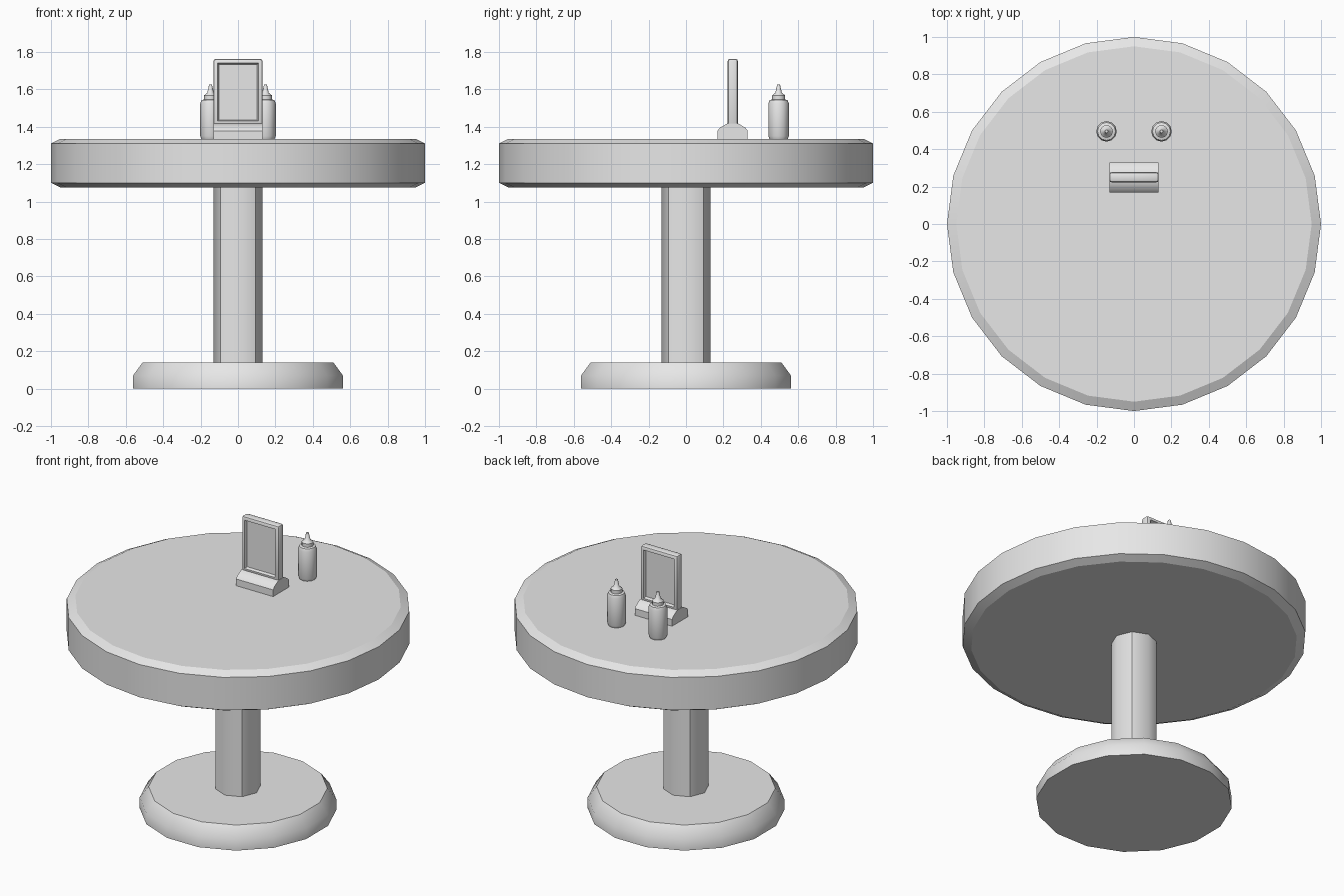
import bpy, bmesh, math
from mathutils import Matrix

cube = bpy.data.objects.get("Cube")
if cube:
    bpy.data.objects.remove(cube, do_unlink=True)

GREY = (0.8, 0.8, 0.8, 1)
grey = bpy.data.materials.new("plain grey")
grey.use_nodes = True
grey.diffuse_color = GREY
grey.node_tree.nodes["Principled BSDF"].inputs["Base Color"].default_value = GREY


def finish(name, bm, angle):
    """Turn a bmesh into an object, smooth below the given angle in degrees."""
    bmesh.ops.recalc_face_normals(bm, faces=bm.faces)
    for f in bm.faces:
        f.smooth = True
    for e in bm.edges:
        e.smooth = len(e.link_faces) == 2 and e.calc_face_angle() < math.radians(angle)
    mesh = bpy.data.meshes.new(name)
    bm.to_mesh(mesh)
    bm.free()
    mesh.materials.append(grey)
    obj = bpy.data.objects.new(name, mesh)
    bpy.context.collection.objects.link(obj)
    return obj


def turned(name, profile, sides, angle, offset=0.0, centre=(0, 0)):
    """Closed body of revolution from (radius, height) rings; offset in steps."""
    bm = bmesh.new()
    rings = []
    for r, z in profile:
        ring = []
        for i in range(sides):
            a = (i + offset) * math.tau / sides
            ring.append(bm.verts.new((centre[0] + r * math.cos(a),
                                      centre[1] + r * math.sin(a), z)))
        rings.append(ring)
    for low, high in zip(rings, rings[1:]):
        for i in range(sides):
            j = (i + 1) % sides
            bm.faces.new((low[i], low[j], high[j], high[i]))
    bm.faces.new(rings[0][::-1])
    bm.faces.new(rings[-1])
    return finish(name, bm, angle)


# Table: round foot, eight-sided column, bevelled top
TOP = 1.335
turned("table_foot", [(0.572, 0), (0.572, 0.07), (0.52, 0.14)], 16, 40, offset=0.5)
column = turned("table_column", [(0.132, 0.13), (0.132, 1.09)], 8, 50)
for e in column.data.edges:  # crisp diagonal corners
    a, b = (column.data.vertices[i].co for i in e.vertices)
    if abs(a.z - b.z) > 0.5 and abs(abs(a.x) - abs(a.y)) < 0.01:
        e.use_edge_sharp = True
turned("table_top", [(0.95, 1.075), (1, 1.1), (1, 1.31), (0.95, TOP)], 24, 20)

# Squeeze bottles
bottle = [(0.049, TOP), (0.055, 1.35), (0.055, 1.525), (0.048, 1.542),
          (0.034, 1.546), (0.034, 1.568), (0.017, 1.582), (0.008, 1.625)]
for side, x in (("left", 0.147), ("right", -0.147)):
    turned(side + "_bottle", bottle, 12, 40, centre=(x, 0.495))

# Menu holder foot: side profile extruded across x
bm = bmesh.new()
outline = [(0.168, TOP), (0.168, 1.378), (0.18, 1.394), (0.222, 1.418),
           (0.278, 1.418), (0.318, 1.394), (0.33, 1.378), (0.33, TOP)]
face = bm.faces.new([bm.verts.new((-0.132, y, z)) for y, z in outline])
ext = bmesh.ops.extrude_face_region(bm, geom=[face])
bmesh.ops.translate(bm, vec=(0.264, 0, 0),
                    verts=[v for v in ext["geom"] if isinstance(v, bmesh.types.BMVert)])
finish("menu_foot", bm, 35)

# Menu frame: rounded slab with a recessed panel on both faces
bm = bmesh.new()
bmesh.ops.create_cube(bm, size=1, matrix=Matrix.Translation((0, 0.25, 1.585))
                      @ Matrix.Diagonal((0.264, 0.056, 0.356, 1)))
bmesh.ops.bevel(bm, geom=list(bm.edges), offset=0.014, segments=2,
                profile=0.5, affect='EDGES')
bm.normal_update()
for panel in [f for f in bm.faces if abs(f.normal.y) > 0.99 and f.calc_area() > 0.02]:
    inward = -panel.normal.copy()
    bmesh.ops.inset_region(bm, faces=[panel], thickness=0.013)
    bmesh.ops.inset_region(bm, faces=[panel], thickness=0.009)
    bmesh.ops.translate(bm, vec=inward * 0.018, verts=panel.verts)
finish("menu_frame", bm, 35)
